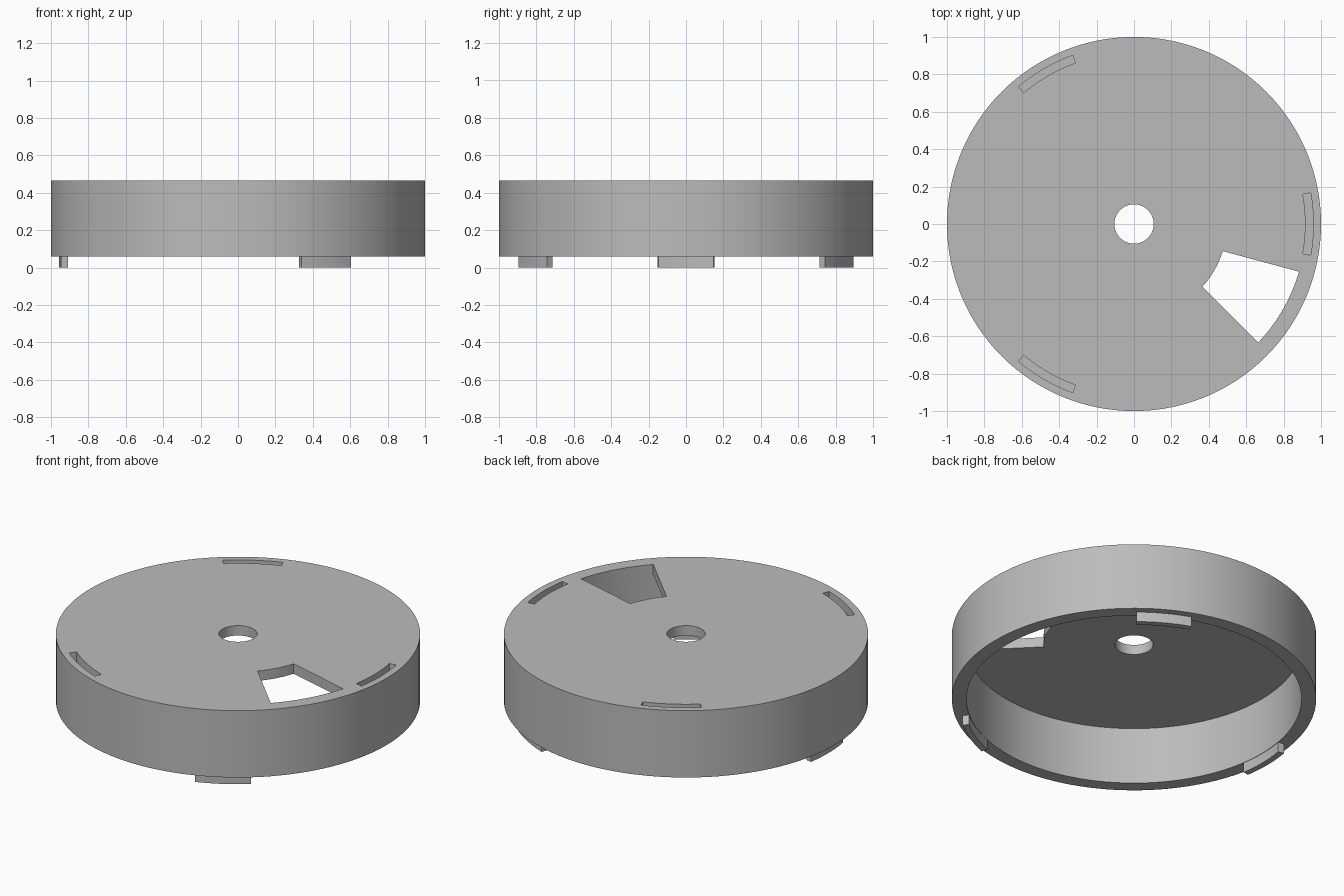
import bpy, bmesh
from math import radians, sin, cos, pi

if "Cube" in bpy.data.objects:
    bpy.data.objects.remove(bpy.data.objects["Cube"])

SEGMENTS = 128
TOP, RIM, PLATE = 0.465, 0.06, 0.06     # top height, wall bottom, plate thickness
WALL, HOLE = 0.92, 0.105                # inner wall radius, centre hole radius

grey = bpy.data.materials.new("plain grey")
grey.use_nodes = True
colour = (0.5, 0.5, 0.5, 1)
grey.diffuse_color = colour
grey.node_tree.nodes["Principled BSDF"].inputs["Base Color"].default_value = colour


def finish(name, bm):
    bmesh.ops.recalc_face_normals(bm, faces=bm.faces)
    mesh = bpy.data.meshes.new(name)
    bm.to_mesh(mesh)
    bm.free()
    mesh.materials.append(grey)
    obj = bpy.data.objects.new(name, mesh)
    bpy.context.collection.objects.link(obj)
    return obj


def lathe(name, profile):
    """Spin a closed (radius, height) profile around z."""
    bm = bmesh.new()
    rings = []
    for i in range(SEGMENTS):
        a = 2 * pi * i / SEGMENTS
        rings.append([bm.verts.new((r * cos(a), r * sin(a), z)) for r, z in profile])
    n = len(profile)
    for i, ring in enumerate(rings):
        after = rings[(i + 1) % SEGMENTS]
        for j in range(n):
            k = (j + 1) % n
            bm.faces.new((ring[j], after[j], after[k], ring[k]))
    return finish(name, bm)


def arc_block(name, inner, outer, z0, z1, steps=10):
    """Extruded ring sector; inner and outer are (radius, start, end) in degrees."""
    def arc(r, start, end):
        angles = [radians(start + (end - start) * i / steps) for i in range(steps + 1)]
        return [(r * cos(a), r * sin(a), z0) for a in angles]
    bm = bmesh.new()
    outline = arc(*outer) + arc(*inner)[::-1]
    base = bm.faces.new([bm.verts.new(p) for p in outline])
    side = bmesh.ops.extrude_face_region(bm, geom=[base])
    top = [v for v in side["geom"] if isinstance(v, bmesh.types.BMVert)]
    bmesh.ops.translate(bm, verts=top, vec=(0, 0, z1 - z0))
    return finish(name, bm)


def cut(target, cutter):
    """Subtract the cutter and discard it."""
    mod = target.modifiers.new(cutter.name, 'BOOLEAN')
    mod.operation, mod.solver, mod.object = 'DIFFERENCE', 'EXACT', cutter
    cutter.hide_render = True
    bpy.ops.object.select_all(action='DESELECT')
    bpy.context.view_layer.objects.active = target
    target.select_set(True)
    bpy.ops.object.modifier_apply(modifier=mod.name)
    bpy.data.objects.remove(cutter)


# Open-bottomed drum with a central hole
drum = lathe("drum_body", [(HOLE, TOP), (1, TOP), (1, RIM), (WALL, RIM),
                           (WALL, TOP - PLATE), (HOLE, TOP - PLATE)])

# Wedge window through the plate
cut(drum, arc_block("window_cutter", (0.496, -42.5, -17), (0.918, -43.7, -16.1),
                    TOP - 0.1, TOP + 0.1))

# Shallow locating slots in the top
for angle in (0, 120, 240):
    span = (angle - 10, angle + 10)
    cut(drum, arc_block("slot_cutter", (0.917, *span), (0.959, *span),
                        TOP - 0.055, TOP + 0.1))

# Locating tabs under the wall, between the slots
parts = [drum]
for name, angle in (("back_tab", 60), ("right_tab", 180), ("front_tab", 300)):
    span = (angle - 9.2, angle + 9.2)
    parts.append(arc_block(name, (0.922, *span), (0.958, *span), 0, RIM))

# Smooth curved walls with sharp rims
for obj in parts:
    bpy.ops.object.select_all(action='DESELECT')
    bpy.context.view_layer.objects.active = obj
    obj.select_set(True)
    bpy.ops.object.shade_smooth_by_angle(angle=radians(30))
